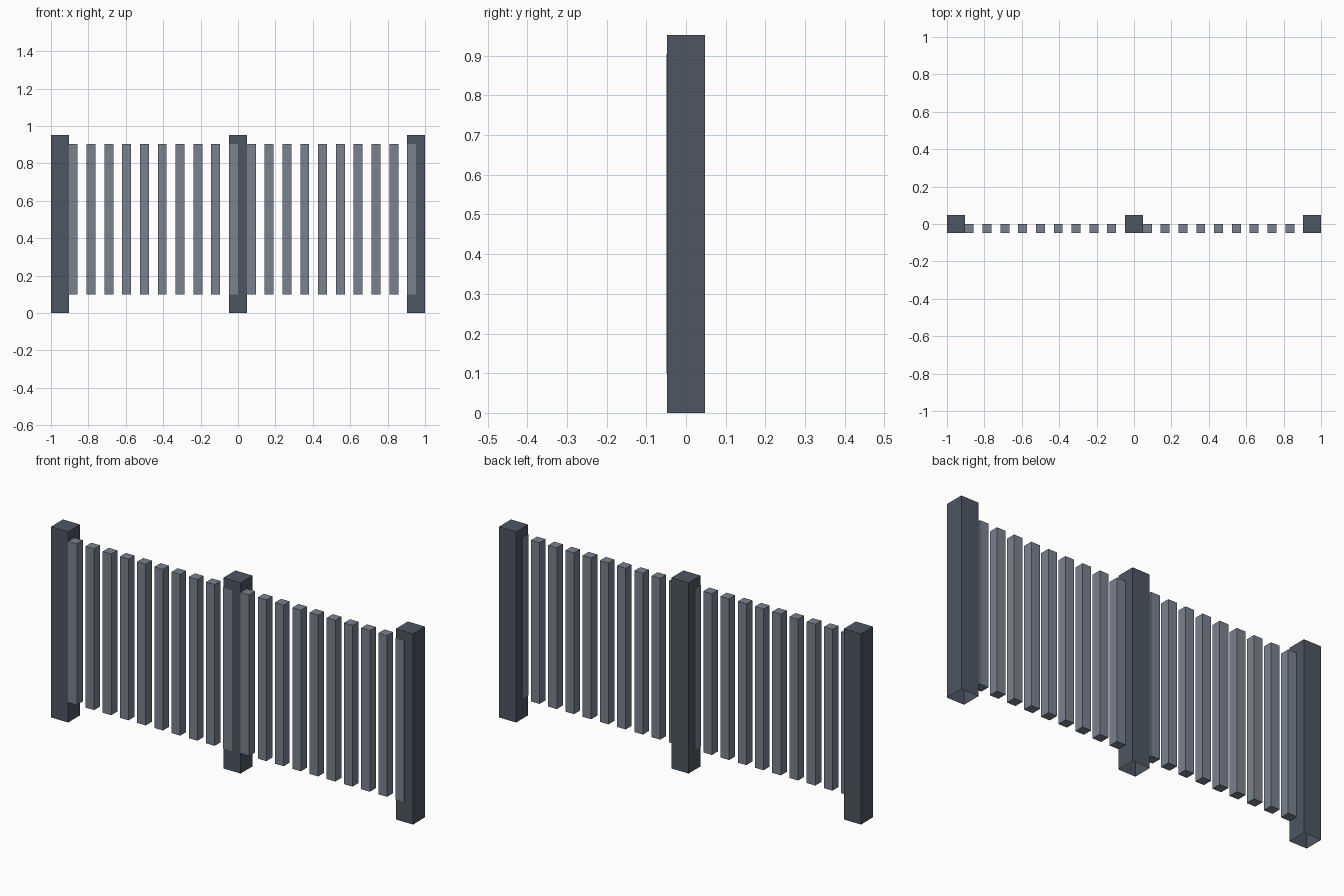
import bpy
import bmesh

cube = bpy.data.objects.get("Cube")
if cube:
    bpy.data.objects.remove(cube, do_unlink=True)

POST = 0.0952           # post width, also the slat spacing
SLAT = POST / 2         # slat width and depth
HEIGHT = 0.952
SLAT_BOTTOM, SLAT_TOP = 0.1, 0.905
PROUD = 0.001           # lifts the end slats off the post faces


def material(name, colour):
    mat = bpy.data.materials.new(name)
    mat.use_nodes = True
    mat.diffuse_color = (*colour, 1)
    mat.node_tree.nodes["Principled BSDF"].inputs["Base Color"].default_value = (*colour, 1)
    return mat


def box(name, low, high, mat, open_bottom=False):
    bm = bmesh.new()
    bmesh.ops.create_cube(bm, size=1)
    for v in bm.verts:
        v.co = [low[i] if v.co[i] < 0 else high[i] for i in range(3)]
    if open_bottom:
        bm.normal_update()
        under = [f for f in bm.faces if f.normal.z < -0.5]
        bmesh.ops.delete(bm, geom=under, context="FACES_ONLY")
    mesh = bpy.data.meshes.new(name)
    bm.to_mesh(mesh)
    bm.free()
    mesh.materials.append(mat)
    obj = bpy.data.objects.new(name, mesh)
    bpy.context.collection.objects.link(obj)


post_grey = material("dark slate grey", (0.076, 0.093, 0.122))
slat_grey = material("light slate grey", (0.195, 0.223, 0.271))

# Three hollow square posts
half = POST / 2
for label, x in (("right", half - 1), ("middle", 0), ("left", 1 - half)):
    box(f"{label}_post", (x - half, -half, 0), (x + half, half, HEIGHT), post_grey, True)

# Two panels of slats, the last slat of each set into the next post
for label, start in (("right", POST - 1), ("left", half)):
    for i in range(10):
        x = start + i * POST
        lift = PROUD if i == 9 else 0
        box(f"{label}_slat_{i + 1}", (x - lift, -half - lift, SLAT_BOTTOM),
            (x + SLAT, 0, SLAT_TOP), slat_grey)
